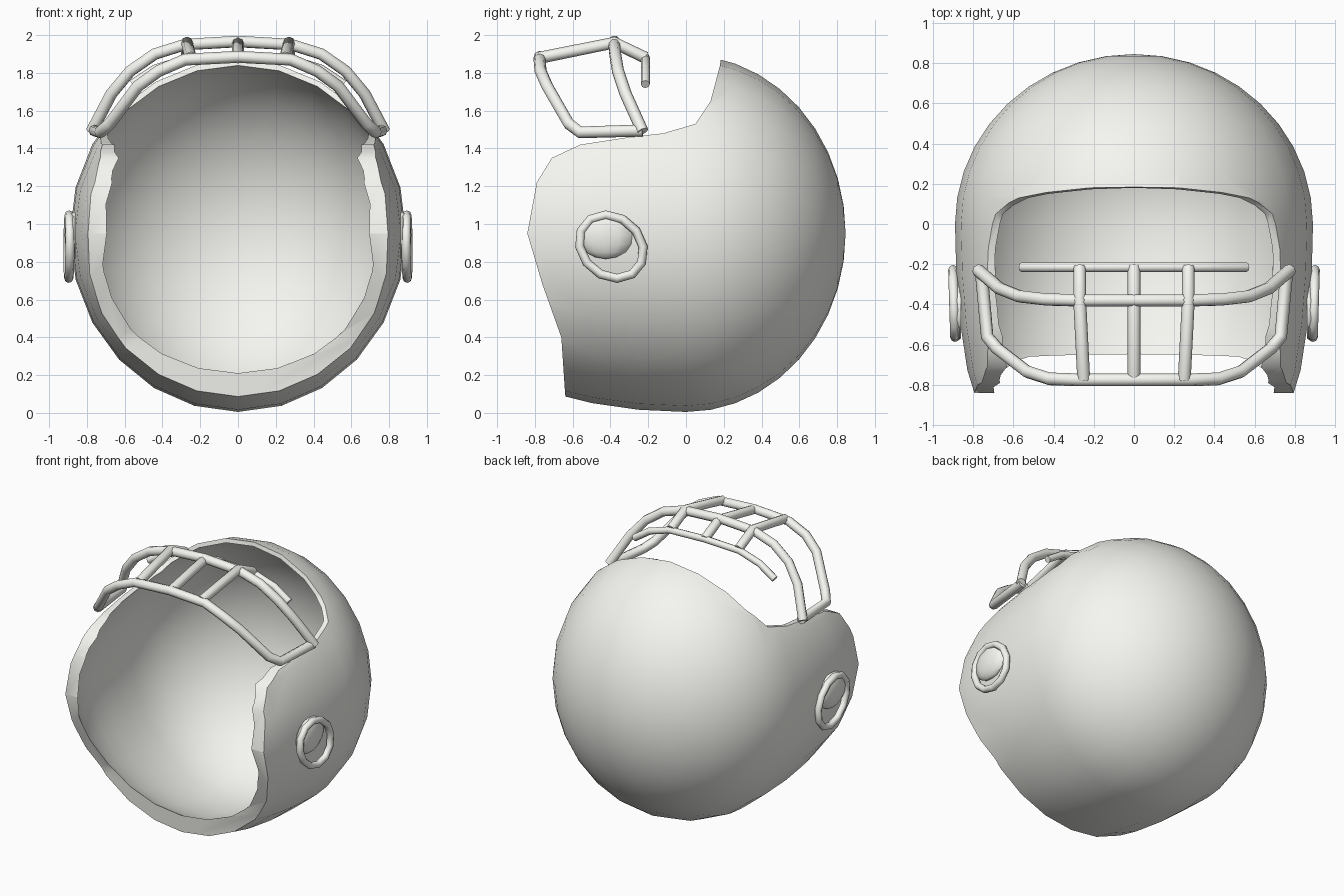
import bpy, bmesh, math
from mathutils import Matrix

if "Cube" in bpy.data.objects:
    bpy.data.objects.remove(bpy.data.objects["Cube"])

white = bpy.data.materials.new("off_white")
white.diffuse_color = (0.92, 0.92, 0.88, 1)
white.use_nodes = True
white.node_tree.nodes["Principled BSDF"].inputs["Base Color"].default_value = white.diffuse_color


def new_object(name, bm):
    bmesh.ops.recalc_face_normals(bm, faces=bm.faces)
    mesh = bpy.data.meshes.new(name)
    bm.to_mesh(mesh)
    bm.free()
    mesh.materials.append(white)
    obj = bpy.data.objects.new(name, mesh)
    bpy.context.collection.objects.link(obj)
    return obj


def egg(name, rx, back, front, rz, flare):
    """Ellipsoid whose front half is stretched and flared toward the neck opening."""
    bm = bmesh.new()
    bmesh.ops.create_uvsphere(bm, u_segments=24, v_segments=20, radius=1,
                              matrix=Matrix.Rotation(math.pi / 2, 4, 'X'))
    for v in bm.verts:
        x, y, z = v.co
        y *= back if y > 0 else front
        widen = 1 + flare * min(1, max(0, -y / 0.84) ** 2)
        v.co = (x * rx * widen, y, 0.95 + z * rz)
    return new_object(name, bm)


def prism(name, outline, x0, x1):
    """Extrude a side-view (y, z) outline between two x positions."""
    bm = bmesh.new()
    face = bm.faces.new([bm.verts.new((x0, y, z)) for y, z in outline])
    ext = bmesh.ops.extrude_face_region(bm, geom=[face])['geom']
    bmesh.ops.translate(bm, vec=(x1 - x0, 0, 0),
                        verts=[v for v in ext if isinstance(v, bmesh.types.BMVert)])
    return new_object(name, bm)


def cut(obj, cutter, operation):
    mod = obj.modifiers.new("cut", 'BOOLEAN')
    mod.operation, mod.solver, mod.object = operation, 'EXACT', cutter
    bpy.context.view_layer.objects.active = obj
    bpy.ops.object.modifier_apply(modifier=mod.name)
    bpy.data.objects.remove(cutter)


def smooth(obj, angle=40):
    bpy.ops.object.select_all(action='DESELECT')
    obj.select_set(True)
    bpy.context.view_layer.objects.active = obj
    bpy.ops.object.shade_smooth_by_angle(angle=math.radians(angle))


def bar(name, pts, radius=0.032, cyclic=False):
    """Round tube swept along a path of points."""
    curve = bpy.data.curves.new(name, 'CURVE')
    curve.dimensions = '3D'
    curve.bevel_depth = radius
    curve.bevel_resolution = 2
    curve.use_fill_caps = True
    curve.materials.append(white)
    spline = curve.splines.new('POLY')
    spline.points.add(len(pts) - 1)
    for p, co in zip(spline.points, pts):
        p.co = (*co, 1)
    spline.use_cyclic_u = cyclic
    obj = bpy.data.objects.new(name, curve)
    bpy.context.collection.objects.link(obj)
    bpy.ops.object.select_all(action='DESELECT')
    obj.select_set(True)
    bpy.context.view_layer.objects.active = obj
    bpy.ops.object.convert(target='MESH')
    smooth(bpy.context.view_layer.objects.active, 60)


def mirrored(half):
    """Complete a path given from the centre line out to +x."""
    return [(-x, y, z) for x, y, z in reversed(half) if x > 0] + half


# Shell: hollow egg trimmed by the side outline of the neck and face openings
shell = egg("helmet_shell", 0.89, 0.845, 1.6, 0.945, 0.06)
cut(shell, egg("shell_hollow", 0.86, 0.815, 1.1, 0.915, 0.28), 'DIFFERENCE')
opening = [(-0.60, -0.2), (-0.64, 0.1), (-0.66, 0.4), (-0.76, 0.68), (-0.84, 0.95),
           (-0.79, 1.22), (-0.71, 1.35), (-0.56, 1.42), (-0.3, 1.46), (-0.12, 1.48),
           (0.05, 1.53), (0.13, 1.65), (0.18, 1.84), (0.21, 2.1), (1.2, 2.1), (1.2, -0.2)]
cut(shell, prism("opening_outline", opening, -1.2, 1.2), 'INTERSECT')
smooth(shell)


# Raised ear rims and ear domes
def ear_loop(ry, rz, n=12):
    return [(-0.395 + ry * math.cos(a) - 0.03 * math.sin(a), 0.88 + rz * math.sin(a))
            for a in (2 * math.pi * i / n for i in range(n))]


for side, label in ((-1, "left"), (1, "right")):
    rim = [(side * (0.895 + 0.03 * (y + 0.395)), y, z) for y, z in ear_loop(0.168, 0.168)]
    bar(label + "_ear_rim", rim, 0.024, True)
    bm = bmesh.new()
    bmesh.ops.create_uvsphere(bm, u_segments=12, v_segments=8, radius=1)
    bmesh.ops.scale(bm, vec=(0.05, 0.15, 0.125), verts=bm.verts)
    bmesh.ops.translate(bm, vec=(side * 0.868, -0.425, 0.94), verts=bm.verts)
    bmesh.ops.bisect_plane(bm, geom=bm.verts[:] + bm.edges[:] + bm.faces[:],
                           plane_co=(side * 0.86, 0, 0), plane_no=(-side, 0, 0),
                           clear_outer=True)
    smooth(new_object(label + "_ear_dome", bm))

# Face guard: three cross bars
bar("guard_front_bar", mirrored([
    (0, -0.775, 1.885), (0.28, -0.775, 1.87), (0.42, -0.77, 1.81), (0.53, -0.735, 1.73),
    (0.68, -0.62, 1.53), (0.73, -0.56, 1.485), (0.76, -0.23, 1.495)]))
bar("guard_middle_bar", mirrored([
    (0, -0.38, 1.966), (0.28, -0.38, 1.95), (0.44, -0.375, 1.90), (0.57, -0.36, 1.81),
    (0.67, -0.32, 1.69), (0.775, -0.23, 1.49)]))
bar("guard_brow_bar", mirrored([
    (0, -0.215, 1.88), (0.28, -0.215, 1.87), (0.44, -0.215, 1.82), (0.56, -0.215, 1.74)]), 0.024)

# Face guard: three struts joining the cross bars
for i, name in ((-1, "left"), (0, "centre"), (1, "right")):
    bar("guard_strut_" + name, [(0.25 * i, -0.775, 1.88), (0.27 * i, -0.38, 1.96),
                                (0.27 * i, -0.215, 1.88)], 0.032)
